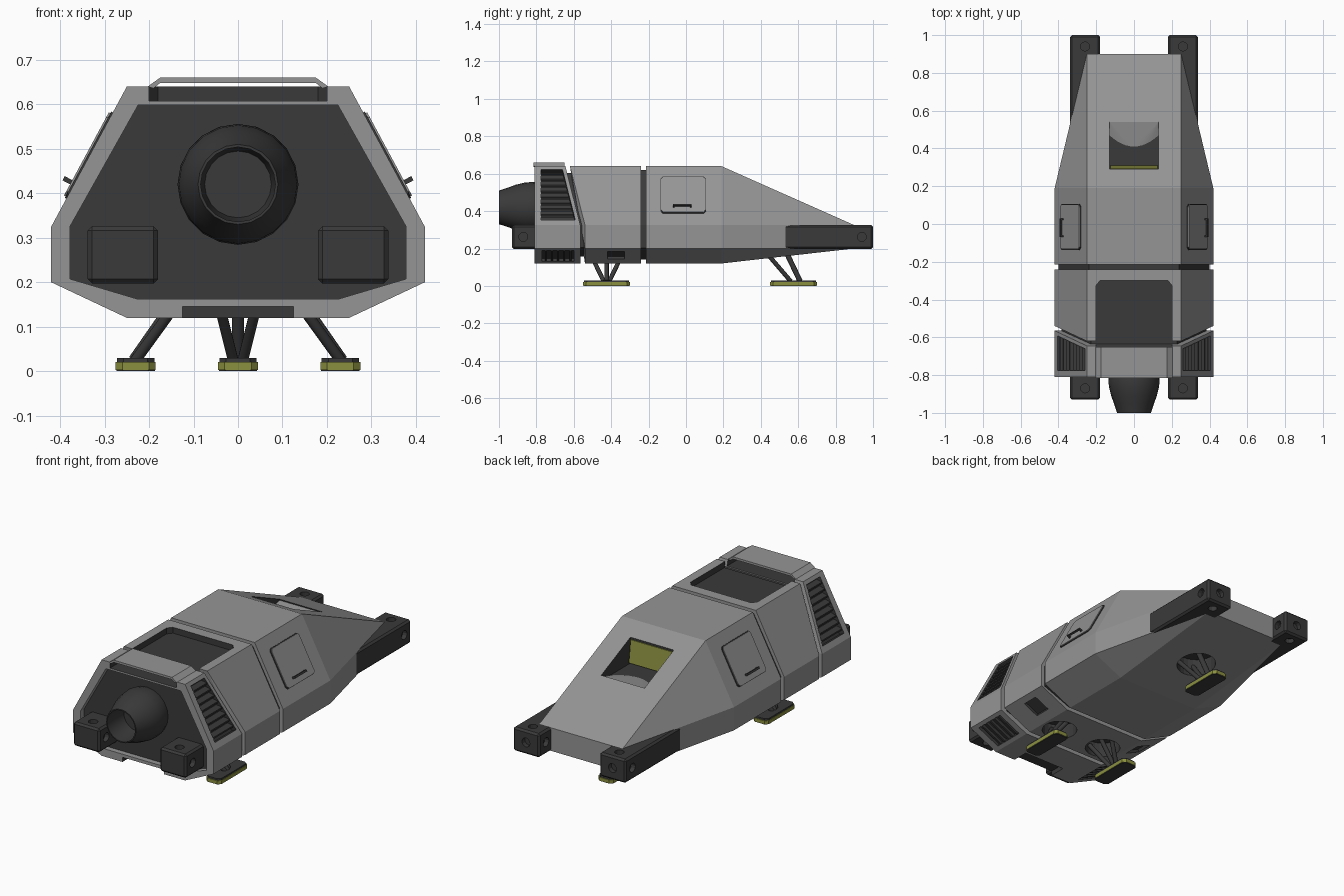
import bpy, bmesh, math
from mathutils import Vector

if "Cube" in bpy.data.objects:
    bpy.data.objects.remove(bpy.data.objects["Cube"])

# ---- colours (every object carries the same three slots) ----
MATS = []
for mname, col in (("hull_grey", (0.30, 0.30, 0.30)), ("dark_grey", (0.042, 0.042, 0.042)),
                   ("olive_yellow", (0.26, 0.28, 0.05))):
    m = bpy.data.materials.new(mname)
    m.diffuse_color = (*col, 1)
    m.use_nodes = True
    m.node_tree.nodes["Principled BSDF"].inputs["Base Color"].default_value = m.diffuse_color
    MATS.append(m)
GREY, DARK, OLIVE = 0, 1, 2


def finish(name, bm, mat):
    bmesh.ops.recalc_face_normals(bm, faces=bm.faces)
    for f in bm.faces:
        f.material_index = mat
    me = bpy.data.meshes.new(name)
    bm.to_mesh(me)
    bm.free()
    for m in MATS:
        me.materials.append(m)
    ob = bpy.data.objects.new(name, me)
    bpy.context.collection.objects.link(ob)
    return ob


def solid(name, pts, mat):
    """Convex solid around a few points."""
    bm = bmesh.new()
    for p in pts:
        bm.verts.new(p)
    r = bmesh.ops.convex_hull(bm, input=bm.verts)
    junk = [v for v in r["geom_interior"] if isinstance(v, bmesh.types.BMVert)]
    bmesh.ops.delete(bm, geom=junk, context='VERTS')
    bmesh.ops.dissolve_limit(bm, angle_limit=0.005, verts=bm.verts, edges=bm.edges)
    return finish(name, bm, mat)


def box(name, x, y, z, mat):
    return solid(name, [(a, b, c) for a in x for b in y for c in z], mat)


def lathe(name, prof, mat, a, b, seg=12):
    """Spin (distance, radius) profile about the axis from a towards b."""
    a, b = Vector(a), Vector(b)
    q = (b - a).to_track_quat('Z', 'Y')
    bm = bmesh.new()
    rings = [[bm.verts.new(a + q @ Vector((r * math.cos(t), r * math.sin(t), d)))
              for t in (2 * math.pi * i / seg for i in range(seg))] for d, r in prof]
    for p, n in zip(rings, rings[1:]):
        for i in range(seg):
            j = (i + 1) % seg
            bm.faces.new((p[i], p[j], n[j], n[i]))
    bm.faces.new(rings[0][::-1])
    bm.faces.new(rings[-1])
    return finish(name, bm, mat)


def rod(name, a, b, r, mat=DARK, seg=12):
    L = (Vector(b) - Vector(a)).length
    ob = lathe(name, [(0, r), (L, r)], mat, a, b, seg)
    return ob


def smooth(ob):
    bpy.context.view_layer.objects.active = ob
    for o in bpy.context.selected_objects:
        o.select_set(False)
    ob.select_set(True)
    bpy.ops.object.shade_smooth_by_angle(angle=math.radians(35))


def cut(target, cutter, keep=False):
    cutter.hide_render = True
    md = target.modifiers.new("cut", 'BOOLEAN')
    md.operation, md.solver, md.object = 'DIFFERENCE', 'EXACT', cutter
    bpy.context.view_layer.objects.active = target
    bpy.ops.object.modifier_apply(modifier=md.name)
    if not keep:
        bpy.data.objects.remove(cutter)


def section(ytop, ylow, i=0.0):
    """Eight-sided hull outline, inset by i; top edge may sit at another y."""
    k = i * 0.6
    half = [(0.25 - k, ytop, 0.64 - i), (0.42 - i, ylow, 0.325), (0.42 - i, ylow, 0.2 + k * 0.3),
            (0.25 - k, ylow, 0.12 + i)]
    return half + [(-x, y, z) for x, y, z in half]


def on_side(s, y, t, d):
    """Point on the upper sloping flank: t along height, d outwards."""
    return (s * (0.42 - 0.17 * t + 0.88 * d), y, 0.325 + 0.315 * t + 0.475 * d)


def on_chine(s, y, t, d):
    """Point on the lower sloping flank."""
    return (s * (0.42 - 0.17 * t + 0.426 * d), y, 0.2 - 0.08 * t - 0.905 * d)


# ---- hull sections ----
nose_end = [(s * 0.25, 0.9, z) for s in (1, -1) for z in (0.2, 0.325)]
bow = solid("bow_hull", section(-0.215, -0.215) + section(0.19, 0.19) + nose_end, GREY)
mid = solid("middle_hull", section(-0.62, -0.54) + section(-0.24, -0.24), GREY)
frame = solid("engine_frame", section(-0.81, -0.81) + section(-0.645, -0.565), GREY)
solid("middle_groove", section(-0.26, -0.26, 0.02) + section(-0.2, -0.2, 0.02), DARK)
solid("slanted_groove", section(-0.68, -0.6, 0.036) + section(-0.6, -0.52, 0.036), DARK)

# ---- recessed engine bulkhead ----
cut(frame, solid("bulkhead_cutter", section(-0.9, -0.9, 0.042) + section(-0.76, -0.76, 0.042), GREY))
solid("engine_bulkhead", section(-0.78, -0.78, 0.038) + section(-0.75, -0.75, 0.038), DARK)

# ---- roof panel recess, running under the roof strap ----
roof = solid("roof_cutter", [(s * x, y, z) for s in (1, -1) for z in (0.608, 0.7)
             for x, y in ((0.2, -0.9), (0.2, -0.325), (0.18, -0.3))], DARK)
cut(mid, roof, True)
cut(frame, roof)
cut(frame, box("belly_notch_cutter", (-0.125, 0.125), (-0.9, -0.72), (0.05, 0.145), DARK))
box("roof_strap", (-0.175, 0.175), (-0.815, -0.65), (0.648, 0.66), GREY)
for s in (1, -1):
    solid("roof_strap_end", [(s * x, y, z) for y in (-0.815, -0.65) for x, z in
          ((0.175, 0.66), (0.175, 0.648), (0.203, 0.64), (0.19, 0.636))], GREY)

# ---- flank vents, hatches, chine vents ----
for s in (1, -1):
    edge = lambda t: -0.585 - 0.08 * t
    cut(frame, solid("vent_cutter", [on_side(s, y, t, d) for d in (-0.03, 0.05) for t in (0.09, 0.94)
                     for y in (-0.775, edge(t))], DARK))
    for k in range(8):
        t = 0.14 + k * 0.1
        solid("vent_slat", [on_side(s, y, t + a, d) for y in (-0.775, edge(t + 0.05))
              for a, d in ((0, -0.005), (0.02, -0.002), (0.06, -0.03), (0.08, -0.027))], DARK)
    cut(frame, solid("chine_vent_cutter", [on_chine(s, y, t, d) for d in (-0.02, 0.04)
                     for t in (0.12, 0.88) for y in (-0.77, -0.6)], DARK))
    for k in range(5):
        y = -0.755 + k * 0.033
        solid("chine_vent_slat", [on_chine(s, y + a, t, d) for a in (0, 0.01)
              for d in (-0.022, -0.003) for t in (0.12, 0.88)], DARK)
    cut(mid, solid("service_port_cutter", [on_chine(s, y, t, d) for d in (-0.015, 0.04)
                   for t in (0.2, 0.7) for y in (-0.42, -0.33)], DARK))

    def hatch(name, g, d0, d1, mat):
        c = 0.012
        y0, y1, t0, t1 = -0.137 + g, 0.107 - g, 0.2 + g * 2.8, 0.815 - g * 2.8
        solid(name, [on_side(s, y, t, d) for d in (d0, d1) for y, t in
              [(a, b) for p, q in ((y0, c), (y1, -c)) for u, v in ((t0, c * 2.8), (t1, -c * 2.8))
               for a, b in ((p + q, u), (p, u + v))]], mat)
    hatch("hatch_seal", 0, -0.005, 0.004, DARK)
    hatch("hatch_door", 0.004, -0.005, 0.008, GREY)
    solid("hatch_handle", [on_side(s, y, t, d) for y in (-0.07, 0.03) for t in (0.29, 0.32)
          for d in (0.018, 0.027)], DARK)
    for y in (-0.07, 0.022):
        solid("handle_post", [on_side(s, a, t, d) for a in (y, y + 0.008) for t in (0.29, 0.32)
              for d in (0, 0.027)], DARK)

# ---- cockpit recess in the sloping nose ----
cut(bow, box("cockpit_cutter", (-0.13, 0.13), (0.29, 0.54), (0.455, 0.7), DARK))
solid("cockpit_window", [(x, y, z) for x in (-0.125, 0.125) for y, z in
      ((0.288, 0.585), (0.295, 0.585), (0.288, 0.465), (0.31, 0.465))], OLIVE)
solid("cockpit_ramp", [(s * 0.13, 0.541, z) for s in (1, -1) for z in (0.45, 0.479)] +
      [(0.13 * k / 6, 0.41 + 0.06 * (k / 6) ** 2, z) for k in range(-6, 7) for z in (0.45, 0.458)], GREY)

# ---- engine nozzle ----
smooth(lathe("engine_nozzle", [(0, 0.125), (0.04, 0.136), (0.09, 0.133), (0.14, 0.121), (0.18, 0.106),
             (0.23, 0.09), (0.23, 0.084), (0.17, 0.084), (0.1, 0.075)], DARK,
             (0, -0.77, 0.42), (0, -1, 0.42), 20))

# ---- docking beams fore and aft, with pin holes ----
for s in (1, -1):
    for name, y0, y1, yh in (("front_beam", 0.52, 1.0, 0.94), ("rear_beam", -0.93, -0.75, -0.87)):
        b = box(name, sorted((s * 0.18, s * 0.338)), (y0, y1), (0.197, 0.326), DARK)
        md = b.modifiers.new("bevel", 'BEVEL')
        md.width, md.segments = 0.01, 1
        bpy.context.view_layer.objects.active = b
        bpy.ops.object.modifier_apply(modifier=md.name)
        x = s * 0.259
        holes = [((x, yh, 0.4), (x, yh, 0.3)), ((x, yh, 0.1), (x, yh, 0.222)),
                 ((s * 0.4, yh, 0.262), (s * 0.313, yh, 0.262)),
                 ((s * 0.1, yh, 0.262), (s * 0.205, yh, 0.262))]
        if y1 == 1.0:
            holes.append(((x, 1.1, 0.262), (x, 0.975, 0.262)))
        for a, c in holes:
            cut(b, rod("hole_cutter", a, c, 0.024))


# ---- landing gear: foot pads, struts and round wells ----
def plate(name, cx, cy, hx, hy, z0, z1, mat, c=0.015):
    solid(name, [(cx + a * x, cy + e * y, z) for a in (1, -1) for e in (1, -1) for z in (z0, z1)
          for x, y in ((hx, hy - c), (hx - c, hy))], mat)


def foot(cx, cy):
    plate("foot_sole", cx, cy, 0.043, 0.122, 0.0, 0.004, DARK)
    plate("foot_band", cx, cy, 0.045, 0.125, 0.003, 0.021, OLIVE)
    plate("foot_top", cx, cy, 0.042, 0.12, 0.019, 0.03, DARK)


foot(0, 0.575)
cut(bow, rod("well_cutter", (0, 0.5, 0.05), (0, 0.5, 0.24), 0.1, DARK, 24))
for x in (-0.055, 0.055):
    smooth(rod("front_strut", (x * 0.2, 0.56, 0.025), (x, 0.41, 0.2), 0.012))
smooth(rod("front_main_strut", (0, 0.61, 0.025), (0, 0.51, 0.235), 0.014))
for s in (1, -1):
    foot(s * 0.23, -0.425)
    cut(mid, rod("well_cutter", (s * 0.145, -0.425, 0.05), (s * 0.145, -0.425, 0.2), 0.09, DARK, 24))
    for d in (-1, 1):
        smooth(rod("rear_strut", (s * 0.23, -0.425 + d * 0.015, 0.025),
                   (s * 0.125, -0.425 + d * 0.085, 0.17), 0.012))
    smooth(rod("rear_main_strut", (s * 0.235, -0.425, 0.025), (s * 0.12, -0.425, 0.19), 0.012))
